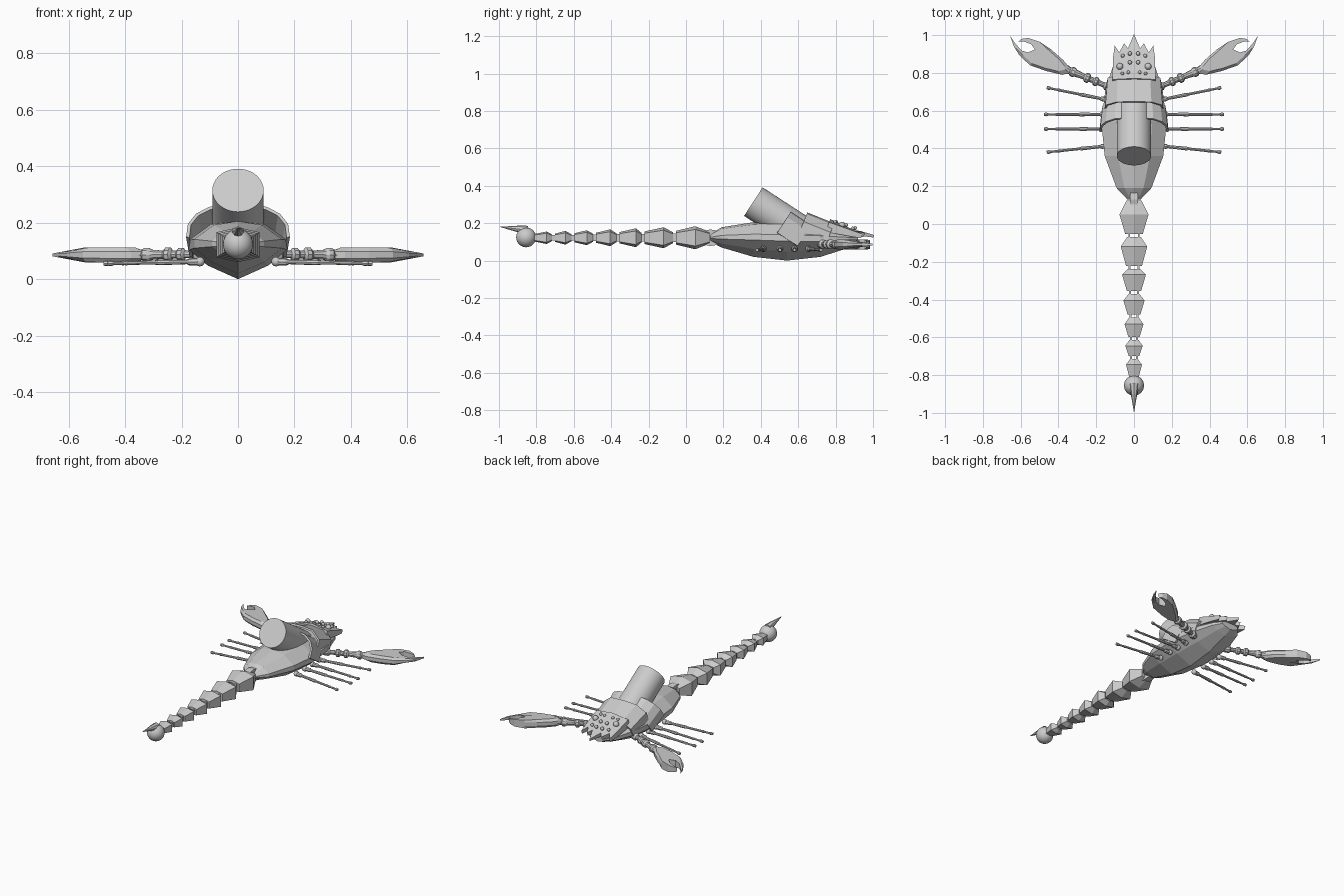
import bpy, bmesh, math
from mathutils import Vector, Matrix

if "Cube" in bpy.data.objects:
    bpy.data.objects.remove(bpy.data.objects["Cube"])


def finish(name, bm, smooth=False):
    bmesh.ops.recalc_face_normals(bm, faces=bm.faces)
    me = bpy.data.meshes.new(name)
    bm.to_mesh(me)
    bm.free()
    ob = bpy.data.objects.new(name, me)
    bpy.context.collection.objects.link(ob)
    if smooth:
        bpy.ops.object.select_all(action='DESELECT')
        ob.select_set(True)
        bpy.context.view_layer.objects.active = ob
        bpy.ops.object.shade_smooth_by_angle(angle=math.radians(40))
    return ob


def loft(name, rings, smooth=False, closed=True):
    bm = bmesh.new()
    vs = [[bm.verts.new(p) for p in r] for r in rings]
    n = len(vs[0])
    for a, b in zip(vs, vs[1:]):
        for i in range(n if closed else n - 1):
            j = (i + 1) % n
            bm.faces.new((a[i], a[j], b[j], b[i]))
    if closed:
        bm.faces.new(vs[0])
        bm.faces.new(vs[-1])
    return finish(name, bm, smooth)


def lathe(name, p0, p1, profile, n=8, smooth=False):
    # profile: (fraction along the axis, radius)
    p0, p1 = Vector(p0), Vector(p1)
    q = (p1 - p0).to_track_quat('Z', 'Y')
    return loft(name, [[p0.lerp(p1, t) + q @ Vector((r * math.cos(2 * math.pi * i / n),
                r * math.sin(2 * math.pi * i / n), 0)) for i in range(n)]
                for t, r in profile], smooth)


def ball(name, c, r, seg=12):
    bm = bmesh.new()
    bmesh.ops.create_uvsphere(bm, u_segments=seg, v_segments=max(6, seg // 2), radius=r,
                              matrix=Matrix.Translation(c))
    return finish(name, bm, True)


def box(name, c, size):
    bm = bmesh.new()
    bmesh.ops.create_cube(bm, size=1, matrix=Matrix.Translation(c) @ Matrix.Diagonal((*size, 1)))
    return finish(name, bm)


def tilted(y, z, deg, x, d, u):
    # point d forward along and u above an axis that dips by deg
    a = math.radians(deg)
    return (x, y + d * math.cos(a) + u * math.sin(a), z - d * math.sin(a) + u * math.cos(a))


# Faceted hull: y, half width, top, middle and bottom heights
hull = [(.13, .035, .14, .12, .10), (.19, .092, .178, .12, .07), (.36, .155, .205, .12, .02),
        (.54, .173, .21, .115, 0), (.72, .15, .20, .11, .02), (.87, .10, .165, .11, .068),
        (.92, .06, .145, .115, .09)]
rings = []
for y, w, t, m, b in hull:
    half = [(w * .55, t - (t - m) * .15), (w, m + (t - m) * .25), (w, m - (m - b) * .1),
            (w * .62, b + (m - b) * .42)]
    pts = [(0, t)] + half + [(0, b)] + [(-x, z) for x, z in reversed(half)]
    rings.append([(x, y, z) for x, z in pts])
loft("hull", rings)

# Tilted back cylinder
lathe("back_cylinder", tilted(.36, .315, 33, 0, 0, 0), tilted(.36, .315, 33, 0, .34, 0),
      [(0, .091), (1, .091)], 40, True)


# Overlapping arched back plates
def plate(name, y, z, deg, length, half, taper):
    prof = half + [(-x, u) for x, u in reversed(half[:-1])]
    ob = loft(name, [[tilted(y, z, deg, x, 0, u) for x, u in prof],
                     [tilted(y, z, deg, x * taper, length, u) for x, u in prof]], closed=False)
    mod = ob.modifiers.new("thickness", 'SOLIDIFY')
    mod.thickness = .012
    mod.offset = 0


plate("rear_back_plate", .55, .245, 33, .13,
      [(.178, -.115), (.172, -.06), (.145, -.02), (.10, .008), (0, .022)], .93)
plate("front_back_plate", .645, .248, 22, .155,
      [(.150, -.10), (.146, -.045), (.09, -.002), (0, .004)], .92)

# Toothed head shield
half = [(.115, 0), (.11, .13), (.102, .19), (.078, .15), (.052, .20), (.032, .17)]
outline = half + [(0, .25)] + [(-x, d) for x, d in reversed(half)] + [(0, 0)]
loft("head_shield", [[tilted(.765, .205, 20, x, d, .018 * (1 - abs(x) / .115) - drop * (1 - d * 3))
                      for x, d in outline] for drop in (0, .055)])
for s in (-1, 1):
    for x, d, r in ((.075, .07, .018), (.03, .035, .009), (.062, .03, .009),
                    (.022, .09, .011), (.022, .14, .011), (.06, .13, .010)):
        ball("head_stud", tilted(.765, .205, 20, s * x, d, .018 * (1 - x / .115) + .003), r)

# Tail: front, widest and rear y, half width
front = .125
tail = [(.05, -.053, .077), (-.12, -.222, .070), (-.268, -.355, .063), (-.405, -.48, .056),
        (-.53, -.597, .050), (-.645, -.70, .046), (-.745, -.81, .042)]
ZC = .122
for mid, rear, w in tail:
    rings = []
    for y, k in ((front, .52), (mid, 1), (rear, .6)):
        a, h = w * k, w * k * .8
        rings.append([(x * a, y, ZC + z * h) for x, z in
                      ((0, 1), (1, .72), (1, -.72), (0, -1), (-1, -.72), (-1, .72))])
    loft("tail_segment", rings)
    # paired hinge lugs behind each segment
    for s in (-1, 1):
        box("tail_hinge", (s * w * .33, rear - .006, ZC), (.010, .05, w * .6))
    front = rear - .016
loft("tail_root", [[(x * w, y, ZC + z * w * 2) for x, z in ((1, 1), (1, -1), (-1, -1), (-1, 1))]
                   for y, w in ((.09, .018), (.13, .022), (.18, .018))])

# Sting bulb and curved sting
ball("sting_bulb", (0, -.855, .124), .053, 32)
rings = []
for y, z, r in ((-.845, .160, .026), (-.89, .168, .019), (-.935, .173, .011), (-.995, .181, .001)):
    rings.append([(r * math.cos(i * math.pi / 4), y, z + r * math.sin(i * math.pi / 4))
                  for i in range(8)])
loft("sting", rings)

# Claw outline on the right side
claw = [(.335, .80), (.335, .82), (.375, .868), (.44, .925), (.50, .965), (.56, .985), (.595, .98),
        (.612, .966), (.58, .965), (.545, .952), (.525, .925), (.56, .908), (.595, .918),
        (.628, .955), (.657, .997), (.636, .94), (.607, .893), (.55, .84), (.465, .81), (.38, .79)]
spine = Vector((.50, .895))


def claw_ring(s, k, zf):
    out = []
    for x, y in claw:
        h = .027 if x < .54 else .027 - .022 * (x - .54) / .117
        p = spine.lerp(Vector((x, y)), k) if x < .5 or y < .9 else Vector((x, y))
        out.append((s * p.x, p.y, .086 + zf * h))
    return out


for s, side in ((1, "right"), (-1, "left")):
    loft(side + "_claw", [claw_ring(s, .82, -1), claw_ring(s, 1, -.45),
                          claw_ring(s, 1, .45), claw_ring(s, .82, 1)])
    # beaded claw arm
    prof = [(0, .022), (.12, .024), (.16, .014), (.28, .014), (.31, .024), (.37, .024), (.40, .015),
            (.47, .015), (.50, .026), (.56, .026), (.60, .015), (.78, .019), (.82, .026),
            (.88, .026), (.91, .018), (1, .024)]
    lathe(side + "_claw_arm", (s * .12, .72, .088), (s * .36, .82, .086), prof, 10)
    # four thin legs with sockets
    for y0, y1, x1 in ((.655, .722, .462), (.58, .58, .477), (.503, .503, .477), (.415, .38, .462)):
        lathe(side + "_leg", (s * .13, y0, .062), (s * x1, y1, .056),
              [(0, .013), (.12, .013), (.15, .008), (.45, .010), (.48, .007), (.78, .007),
               (.80, .009), (.83, .006), (.93, .006), (.96, .010), (1, .008)], 8)
        ball(side + "_leg_socket", (s * .135, y0, .062), .017)
